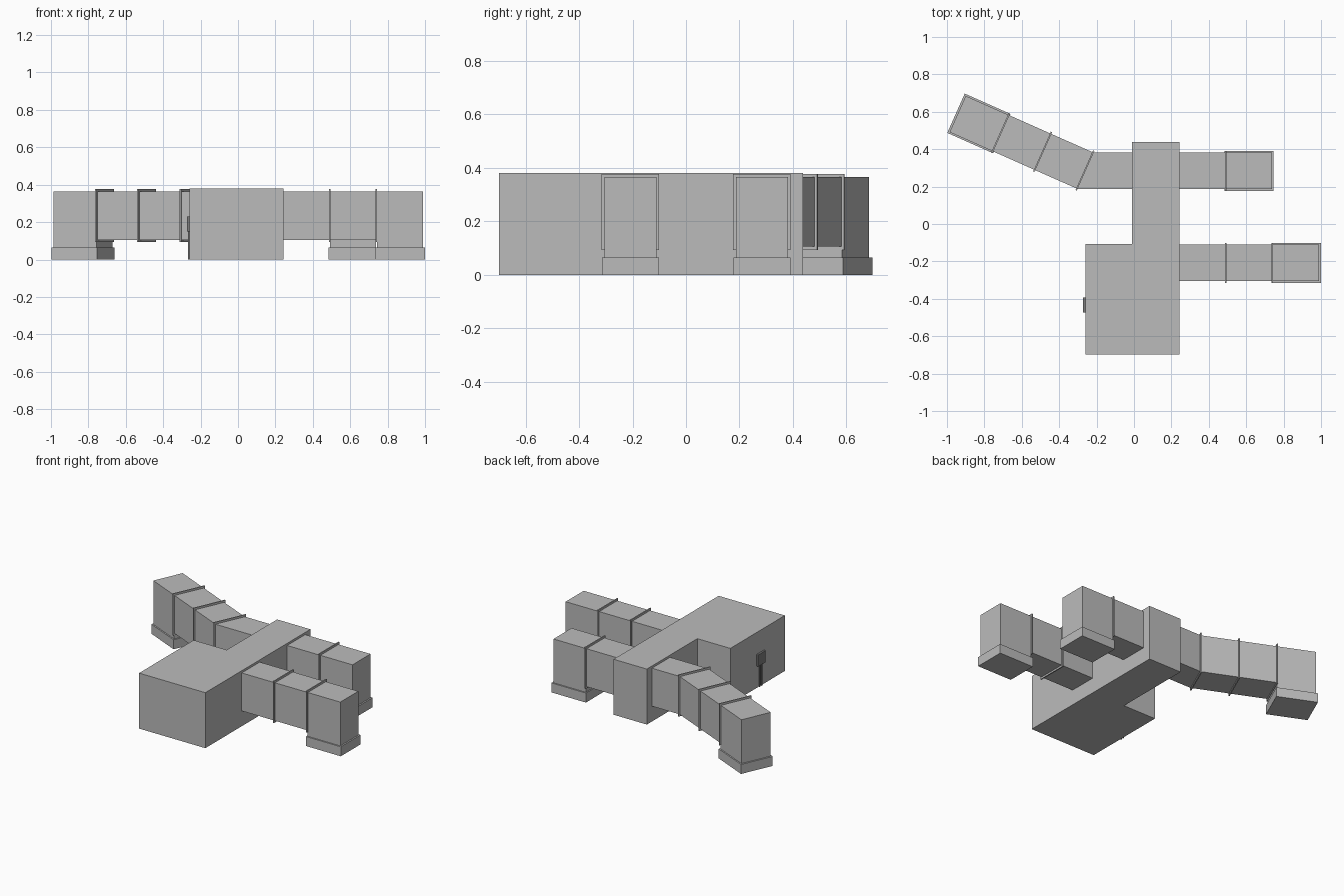
import bpy, bmesh
from mathutils import Vector

if "Cube" in bpy.data.objects:
    bpy.data.objects.remove(bpy.data.objects["Cube"])


def material(name, v):
    m = bpy.data.materials.new(name)
    m.diffuse_color = (v, v, v, 1)
    m.use_nodes = True
    m.node_tree.nodes["Principled BSDF"].inputs["Base Color"].default_value = m.diffuse_color
    return m


METAL = material("duct_grey", 0.5)
DARK = material("dark_grey", 0.2)


def prism(name, pts, z0, z1, mat=METAL):
    """Extrude a plan outline from z0 to z1."""
    bm = bmesh.new()
    face = bm.faces.new([bm.verts.new((x, y, z0)) for x, y in pts])
    ext = bmesh.ops.extrude_face_region(bm, geom=[face], use_keep_orig=True)
    bmesh.ops.translate(bm, vec=(0, 0, z1 - z0),
                        verts=[g for g in ext["geom"] if isinstance(g, bmesh.types.BMVert)])
    bmesh.ops.recalc_face_normals(bm, faces=bm.faces)
    mesh = bpy.data.meshes.new(name)
    bm.to_mesh(mesh)
    bm.free()
    mesh.materials.append(mat)
    ob = bpy.data.objects.new(name, mesh)
    bpy.context.collection.objects.link(ob)
    return ob


def box(name, x0, x1, y0, y1, z0, z1, mat=METAL):
    return prism(name, [(x0, y0), (x1, y0), (x1, y1), (x0, y1)], z0, z1, mat)


def duct_run(name, origin, direction, width, length, flanges, head):
    """Straight duct with flanges, ending in a down-turned head on a base collar."""
    o = Vector(origin)
    d = Vector(direction).normalized()
    n = Vector((-d.y, d.x))

    def seg(part, s0, s1, half, z0, z1):
        corners = [(s0, -half), (s1, -half), (s1, half), (s0, half)]
        prism(f"{name}_{part}", [tuple(o + d * s + n * t) for s, t in corners], z0, z1)

    h = width / 2
    seg("duct", 0, head, h, 0.105, 0.365)
    seg("head", head, length, h, 0.065, 0.365)
    seg("base", head - 0.007, length + 0.01, h + 0.009, 0, 0.065)
    for i, s in enumerate(flanges):
        seg(f"flange_{i}", s - 0.004, s + 0.004, h + 0.01, 0.093, 0.378)


# L-shaped main housing
prism("housing", [(-0.26, -0.699), (0.242, -0.699), (0.242, 0.438),
                  (-0.01, 0.438), (-0.01, -0.108), (-0.26, -0.108)], 0, 0.38)

# Right-hand ducts
duct_run("front_right", (0.242, -0.208), (1, 0), 0.195, 0.747, (0.248, 0.497), 0.5)
duct_run("rear_right", (0.242, 0.284), (1, 0), 0.195, 0.495, (0.248,), 0.25)

# Left duct: straight stub cut at a slant, then an angled run
prism("left_stub", [(-0.01, 0.187), (-0.01, 0.383), (-0.219, 0.383), (-0.306, 0.187)],
      0.105, 0.365)
duct_run("left", (-0.2625, 0.286), (-0.914, 0.406), 0.212, 0.744,
         (0, 0.247, 0.493), 0.493)

# Control box with conduits on the left wall
box("control_box", -0.273, -0.26, -0.473, -0.392, 0.15, 0.23, DARK)
for i, y in enumerate((-0.44, -0.42)):
    box(f"conduit_{i}", -0.267, -0.26, y - 0.004, y + 0.004, 0, 0.15, DARK)
